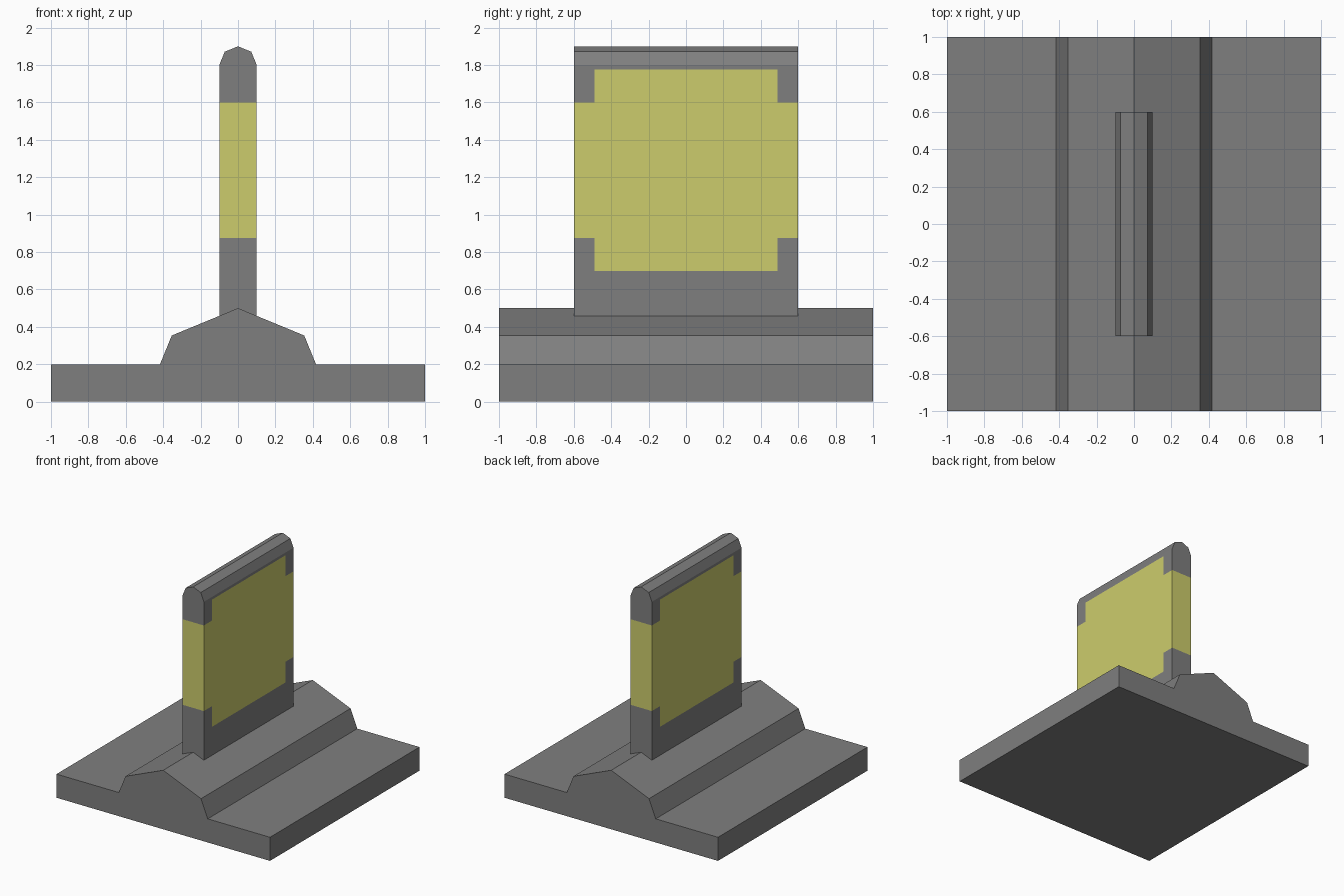
import bpy, bmesh

if "Cube" in bpy.data.objects:
    bpy.data.objects.remove(bpy.data.objects["Cube"])


def make_material(name, color):
    m = bpy.data.materials.new(name)
    m.diffuse_color = (*color, 1.0)
    m.use_nodes = True
    m.node_tree.nodes["Principled BSDF"].inputs["Base Color"].default_value = m.diffuse_color
    return m


stone = make_material("grey stone", (0.212, 0.212, 0.212))
paint = make_material("dull yellow", (0.605, 0.605, 0.15))


def extrude_profile(half, depth):
    """Mirror a right-hand x/z half profile (bottom to top) and extrude it along y."""
    left = [(-x, z) for x, z in reversed(half) if x > 0]
    bm = bmesh.new()
    face = bm.faces.new([bm.verts.new((x, -depth / 2, z)) for x, z in half + left])
    new = bmesh.ops.extrude_face_region(bm, geom=[face])["geom"]
    verts = [v for v in new if isinstance(v, bmesh.types.BMVert)]
    bmesh.ops.translate(bm, verts=verts, vec=(0, depth, 0))
    bmesh.ops.recalc_face_normals(bm, faces=bm.faces[:])
    return bm


def finish(bm, name, materials):
    mesh = bpy.data.meshes.new(name)
    bm.to_mesh(mesh)
    bm.free()
    for m in materials:
        mesh.materials.append(m)
    bpy.context.collection.objects.link(bpy.data.objects.new(name, mesh))


# Base plate with half-octagonal ridge
base = extrude_profile(
    [(1, 0), (1, 0.2), (0.417, 0.2), (0.354, 0.354), (0, 0.5)], 2)
finish(base, "ridged_base", [stone])

# Upright slab with faceted rounded top, its foot following the ridge
slab = extrude_profile(
    [(0, 0.495), (0.1, 0.454), (0.1, 1.8), (0.071, 1.871), (0, 1.9)], 1.2)

# Cut the slab along the borders of the yellow panel
cuts = [((0, 0, z), (0, 0, 1)) for z in (0.70, 0.875, 1.6, 1.777)]
cuts += [((0, y, 0), (0, 1, 0)) for y in (-0.49, 0.49)]
for co, no in cuts:
    bmesh.ops.bisect_plane(
        slab, geom=slab.verts[:] + slab.edges[:] + slab.faces[:],
        plane_co=co, plane_no=no)

# Yellow band all round, extended up and down in the middle of each broad side
for f in slab.faces:
    c = f.calc_center_median()
    band = 0.875 < c.z < 1.6
    panel = abs(c.y) < 0.49 and 0.70 < c.z < 1.777
    f.material_index = int(band or panel)
finish(slab, "upright_slab", [stone, paint])
